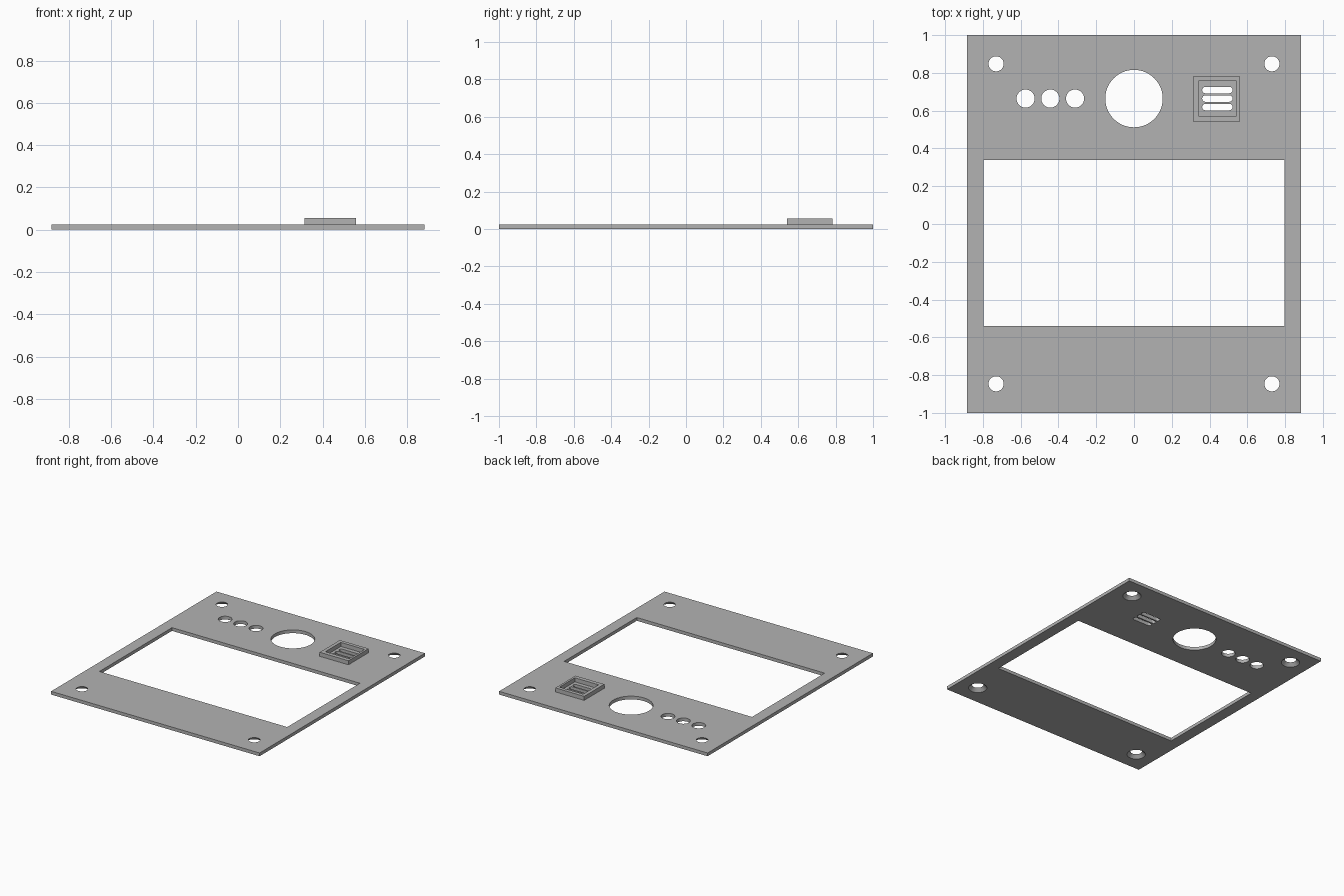
import bpy, bmesh
from math import pi, cos, sin

cube = bpy.data.objects.get("Cube")
if cube:
    bpy.data.objects.remove(cube)

PLATE_T = 0.025
FRAME_TOP = 0.056
ROW_Y = 0.664

grey = bpy.data.materials.new("light grey")
grey.use_nodes = True
colour = (0.45, 0.45, 0.45, 1)
grey.diffuse_color = colour
grey.node_tree.nodes["Principled BSDF"].inputs["Base Color"].default_value = colour


def rect(x0, x1, y0, y1):
    return [(x0, y0), (x1, y0), (x1, y1), (x0, y1)]


def circle(x, y, r, n=48):
    return [(x + r * cos(2 * pi * i / n), y + r * sin(2 * pi * i / n)) for i in range(n)]


def slot(x0, x1, y, r, n=12):
    right = [(x1 - r + r * cos(a), y + r * sin(a)) for a in (pi * i / n - pi / 2 for i in range(n + 1))]
    left = [(x0 + r + r * cos(a), y + r * sin(a)) for a in (pi * i / n + pi / 2 for i in range(n + 1))]
    return right + left


def loft(bm, low, z0, high, z1):
    """Closed solid between two outlines with the same point count."""
    a = [bm.verts.new((x, y, z0)) for x, y in low]
    b = [bm.verts.new((x, y, z1)) for x, y in high]
    bm.faces.new(a[::-1])
    bm.faces.new(b)
    n = len(a)
    for i in range(n):
        j = (i + 1) % n
        bm.faces.new((a[i], a[j], b[j], b[i]))


def solid(name, sections):
    bm = bmesh.new()
    for s in sections:
        loft(bm, *s)
    mesh = bpy.data.meshes.new(name)
    bm.to_mesh(mesh)
    bm.free()
    mesh.materials.append(grey)
    obj = bpy.data.objects.new(name, mesh)
    bpy.context.collection.objects.link(obj)
    return obj


def cut(target, sections):
    """Subtract the sections, then bake the result and drop the cutter."""
    cutter = solid(target.name + "_cutter", sections)
    cutter.hide_render = True
    mod = target.modifiers.new("openings", 'BOOLEAN')
    mod.operation = 'DIFFERENCE'
    mod.solver = 'EXACT'
    mod.object = cutter
    bpy.context.view_layer.objects.active = target
    bpy.ops.object.modifier_apply(modifier=mod.name)
    bpy.data.objects.remove(cutter)


def through(outline):
    return (outline, -0.05, outline, 0.1)


# Flat faceplate
plate_outline = rect(-0.883, 0.883, -1, 1)
plate = solid("faceplate", [(plate_outline, 0, plate_outline, PLATE_T)])

# Screen window, dial hole, three button holes and vent slots
openings = [through(rect(-0.796, 0.796, -0.541, 0.338)),
            through(circle(0, ROW_Y, 0.152, 96))]
for x in (-0.574, -0.443, -0.312):
    openings.append(through(circle(x, ROW_Y, 0.048)))
for dy in (-0.045, 0, 0.045):
    openings.append(through(slot(0.361, 0.522, ROW_Y + dy, 0.017)))

# Corner screw holes, countersunk from below
for x in (-0.73, 0.73):
    for y in (-0.846, 0.848):
        openings.append((circle(x, y, 0.066), -0.001, circle(x, y, 0.039), PLATE_T + 0.001))
cut(plate, openings)

# Raised frame around the vent
frame_outline = rect(0.314, 0.558, 0.54, 0.784)
frame = solid("vent_frame", [(frame_outline, PLATE_T, frame_outline, FRAME_TOP)])
cut(frame, [through(rect(0.341, 0.542, 0.571, 0.757))])

# Soft hole walls with crisp rims
bpy.ops.object.select_all(action='DESELECT')
plate.select_set(True)
bpy.context.view_layer.objects.active = plate
bpy.ops.object.shade_smooth_by_angle(angle=pi / 6)
